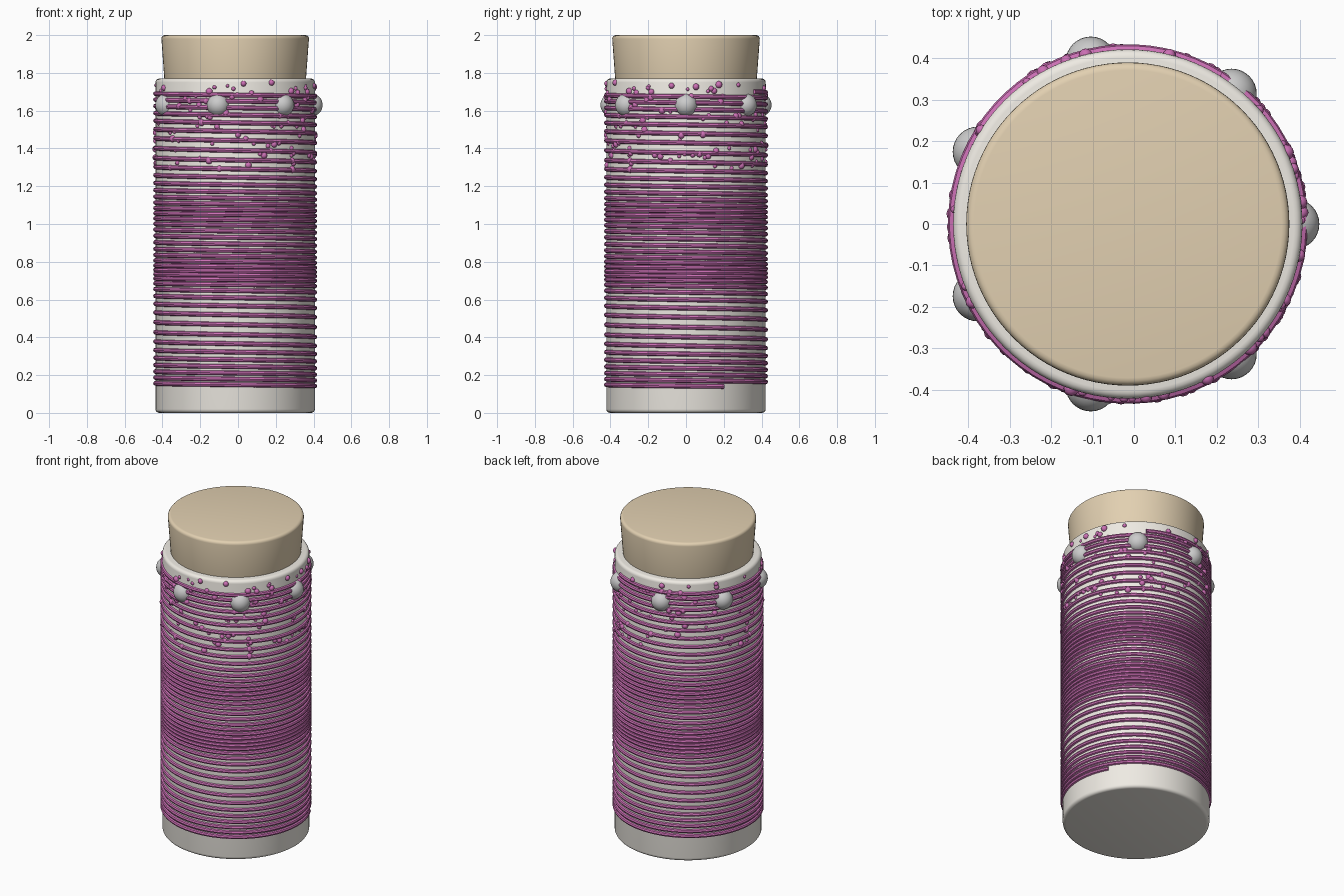
import bpy, bmesh, math, random
from mathutils import Matrix

if "Cube" in bpy.data.objects:
    bpy.data.objects.remove(bpy.data.objects["Cube"])

random.seed(4)
CX = -0.015          # axis of the jar; one stud sticks out further on +x


def material(name, rgb):
    m = bpy.data.materials.new(name)
    m.diffuse_color = (*rgb, 1)
    m.use_nodes = True
    m.node_tree.nodes["Principled BSDF"].inputs["Base Color"].default_value = m.diffuse_color
    return m


def finish(bm, name, mat=None):
    me = bpy.data.meshes.new(name)
    bmesh.ops.recalc_face_normals(bm, faces=bm.faces)
    bm.to_mesh(me)
    bm.free()
    ob = bpy.data.objects.new(name, me)
    bpy.context.collection.objects.link(ob)
    ob.location.x = CX
    if mat:
        me.materials.append(mat)
    bpy.ops.object.select_all(action='DESELECT')
    ob.select_set(True)
    bpy.context.view_layer.objects.active = ob
    bpy.ops.object.shade_smooth_by_angle(angle=math.radians(35))
    return ob


def drum(name, r_low, r_high, z0, z1, bevel, mat):
    """Tapered cylinder with rounded rims."""
    bm = bmesh.new()
    bmesh.ops.create_cone(bm, cap_ends=True, segments=96, radius1=r_low, radius2=r_high,
                          depth=z1 - z0, matrix=Matrix.Translation((0, 0, (z0 + z1) / 2)))
    rims = [e for e in bm.edges if abs(e.verts[0].co.z - e.verts[1].co.z) < 1e-4]
    bmesh.ops.bevel(bm, geom=rims, offset=bevel, segments=4, profile=0.5, affect='EDGES')
    return finish(bm, name, mat)


def ball(bm, angle, dist, z, r, u, v):
    bmesh.ops.create_uvsphere(bm, u_segments=u, v_segments=v, radius=r, matrix=Matrix.Translation(
        (dist * math.cos(angle), dist * math.sin(angle), z)))


cream = material("cream", (0.86, 0.83, 0.77))
cork = material("cork", (0.76, 0.63, 0.44))
purple = material("purple", (0.60, 0.16, 0.46))

# Jar body and stopper
drum("jar_body", 0.422, 0.422, 0.0, 1.77, 0.02, cream)
drum("stopper", 0.37, 0.392, 1.70, 2.0, 0.02, cork)

# Thread wound round the jar, with a pitch that tightens and loosens
PITCH = [(0.14, 0.028), (0.28, 0.038), (0.46, 0.055), (0.6, 0.042), (0.73, 0.021),
         (0.9, 0.036), (1.06, 0.026), (1.2, 0.038), (1.4, 0.054), (1.55, 0.042), (1.75, 0.025)]


def pitch(z):
    for (a, p), (b, q) in zip(PITCH, PITCH[1:]):
        if z <= b:
            return p + (q - p) * (z - a) / (b - a)
    return PITCH[-1][1]


bm = bmesh.new()
STEPS, SIDES, R, T = 72, 8, 0.422, 0.0125
z, a, prev = 0.14, math.radians(28), None
while z < 1.70:
    ring = []
    for k in range(SIDES):
        t = 2 * math.pi * k / SIDES
        d = R + T * math.cos(t)
        ring.append(bm.verts.new((d * math.cos(a), d * math.sin(a), z + T * math.sin(t))))
    if prev:
        for k in range(SIDES):
            n = (k + 1) % SIDES
            bm.faces.new((prev[k], prev[n], ring[n], ring[k]))
    else:
        bm.faces.new(ring)
    prev = ring
    a -= 2 * math.pi / STEPS
    z += pitch(z) / STEPS
bm.faces.new(prev)
finish(bm, "wound_thread", purple)

# Scattered small beads near the top
bm = bmesh.new()
for i in range(190):
    ball(bm, random.uniform(0, 2 * math.pi), 0.42, random.uniform(1.28, 1.75),
         random.uniform(0.009, 0.019), 12, 8)
finish(bm, "small_beads", purple)

# Ring of seven round studs
bm = bmesh.new()
for i in range(7):
    ball(bm, 2 * math.pi * i / 7, 0.402, 1.63, 0.061, 32, 16)
finish(bm, "studs")
